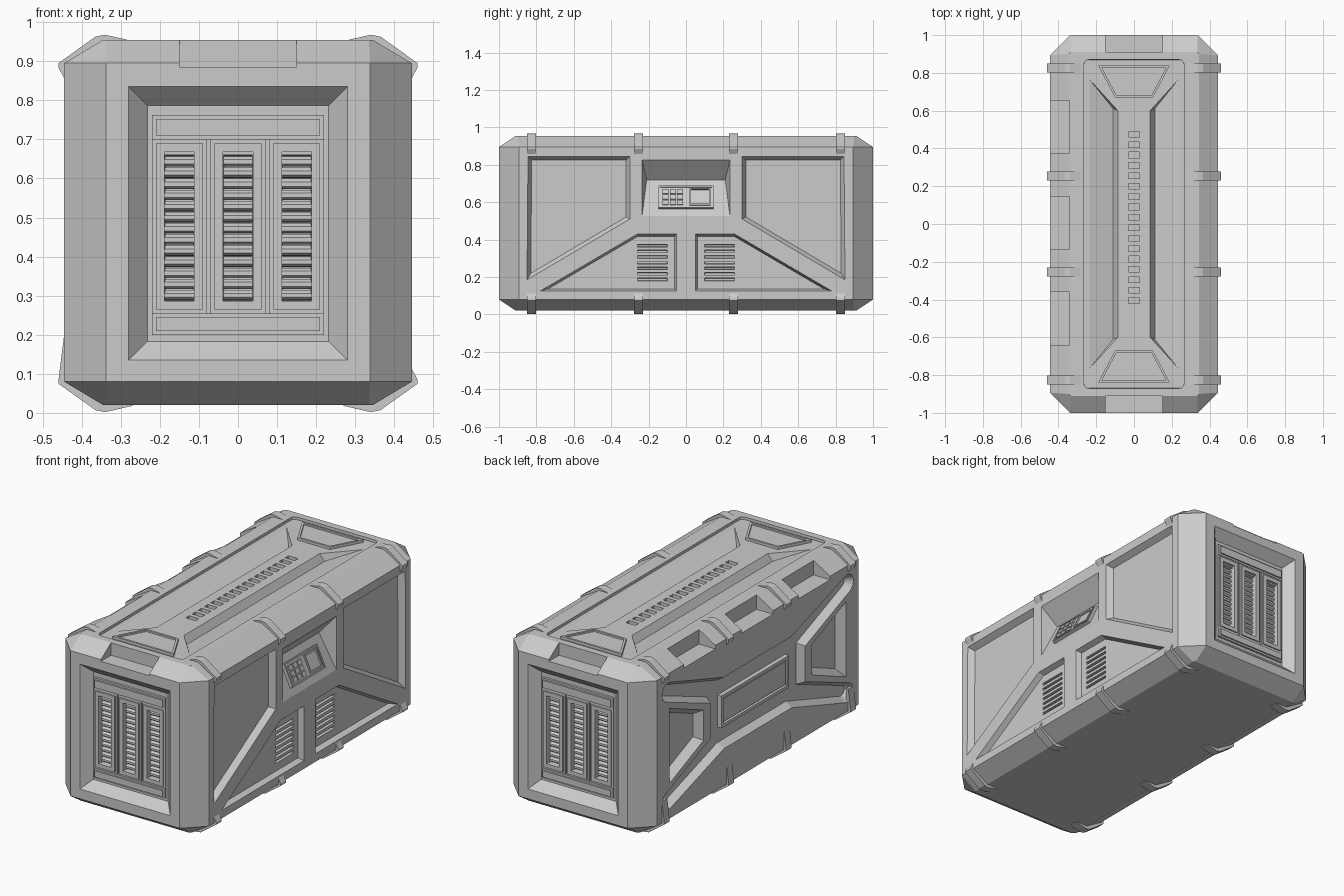
import bpy, bmesh, math
from mathutils import Vector as V

if "Cube" in bpy.data.objects:
    bpy.data.objects.remove(bpy.data.objects["Cube"])

grey = bpy.data.materials.new("plain_grey")
grey.diffuse_color = (0.6, 0.6, 0.6, 1)
grey.use_nodes = True
grey.node_tree.nodes["Principled BSDF"].inputs["Base Color"].default_value = grey.diffuse_color


def finish(name, bm):
    bmesh.ops.recalc_face_normals(bm, faces=bm.faces)
    me = bpy.data.meshes.new(name)
    bm.to_mesh(me)
    bm.free()
    me.materials.append(grey)
    ob = bpy.data.objects.new(name, me)
    bpy.context.collection.objects.link(ob)
    return ob


def loft(bm, loops, ring=False):
    """Skin equal-length loops; cap the ends, or close into a ring."""
    rows = [[bm.verts.new(p) for p in lp] for lp in loops]
    pairs = list(zip(rows, rows[1:]))
    if ring:
        pairs.append((rows[-1], rows[0]))
    else:
        bm.faces.new(rows[0])
        bm.faces.new(rows[-1])
    n = len(rows[0])
    for a, b in pairs:
        for i in range(n):
            j = (i + 1) % n
            bm.faces.new((a[i], a[j], b[j], b[i]))


def hull(bm, pts):
    vs = [bm.verts.new(p) for p in pts]
    r = bmesh.ops.convex_hull(bm, input=vs)
    junk = [v for v in r["geom_interior"] if isinstance(v, bmesh.types.BMVert)]
    bmesh.ops.delete(bm, geom=junk, context='VERTS')


def offset(pts, d):
    """Inset a 2D polygon by d with mitred corners."""
    n = len(pts)
    area = sum(pts[i - 1][0] * pts[i][1] - pts[i][0] * pts[i - 1][1] for i in range(n))
    s = 1 if area > 0 else -1
    out = []
    for i in range(n):
        p0, p, p1 = V(pts[i - 1]), V(pts[i]), V(pts[(i + 1) % n])
        e, f = (p - p0).normalized(), (p1 - p).normalized()
        a, b = V((-e.y, e.x)) * s, V((-f.y, f.x)) * s
        q = p + (a + b) * d / (1 + a.dot(b))
        out.append((q.x, q.y))
    return out


def lay(pts, w, place):
    return [place(u, v, w) for u, v in pts]


def pocket(bm, pts, depth, inset, place, base=0, out=0.02):
    loft(bm, [lay(pts, base + out, place), lay(pts, base, place),
              lay(offset(pts, inset), base - depth, place)])


def plate(bm, pts, w0, w1, place):
    loft(bm, [lay(pts, w0, place), lay(pts, w1, place)])


def frame(bm, pts, width, w0, w1, place):
    inner = offset(pts, width)
    loft(bm, [lay(pts, w0, place), lay(pts, w1, place),
              lay(inner, w1, place), lay(inner, w0, place)], ring=True)


def rect(u0, u1, v0, v1):
    return [(u0, v0), (u1, v0), (u1, v1), (u0, v1)]


def box(bm, x0, x1, y0, y1, z0, z1):
    loft(bm, [[V((x, y, z)) for x, y in rect(x0, x1, y0, y1)] for z in (z0, z1)])


def octagon(hx, hy, c, z):
    q = [(hx, hy - c), (hx - c, hy)]
    p = q + [(-x, y) for x, y in q[::-1]]
    p += [(-x, -y) for x, y in p]
    return [V((x, y, z)) for x, y in p]


# Placement on each face: u, v along the face, w outwards
def right(u, v, w): return V((0.445 + w, u, v))
def left(u, v, w): return V((-0.445 - w, u, v + 0.4875))
def top(u, v, w): return V((u, v, 0.955 + w))
def end(s): return lambda u, v, w: V((u, s * (1 + w), v))


ENDS = [end(-1), end(1)]

# Chamfered body block
bm = bmesh.new()
loft(bm, [octagon(0.345, 0.91, 0.01, 0.02), octagon(0.445, 1, 0.107, 0.08),
          octagon(0.445, 1, 0.107, 0.895), octagon(0.345, 0.91, 0.01, 0.955)])
body = finish("crate_body", bm)

# First cuts: large pockets
A = bmesh.new()
for E in ENDS:
    pocket(A, rect(-0.28, 0.28, 0.135, 0.835), 0.05, 0.048, E)
for s in (-1, 1):
    pocket(A, [(s * u, v) for u, v in [(0.845, 0.845), (0.3, 0.845), (0.3, 0.51), (0.85, 0.185)]],
           0.033, 0.02, right)
    pocket(A, [(s * u, v) for u, v in [(0.78, 0.125), (0.26, 0.43), (0.05, 0.43), (0.05, 0.125)]],
           0.03, 0.012, right)
    pocket(A, [(s * u, v) for u, v in [(0.48, 0.085), (0.78, 0.21), (0.78, -0.21), (0.48, -0.085)]],
           0.045, 0.03, left)
    # handle notches in the end rims
    box(A, -0.15, 0.15, min(s * 0.91, s * 1.1), max(s * 0.91, s * 1.1), 0.885, 1.0)
# latch notches in the left rim
for y in (-0.5, 0.005, 0.515):
    box(A, -0.5, -0.342, y - 0.14, y + 0.14, 0.875, 1.0)
# console bay
hull(A, [right(s * u, v, w) for s in (-1, 1) for u, v, w in
         [(0.235, 0.825, 0), (0.235, 0.825, 0.03), (0.235, 0.525, 0), (0.235, 0.525, 0.03),
          (0.21, 0.72, -0.09)]])
# cross-shaped channel on the left side, with rounded arm ends
quad = [(0.42, 0.1)]
for k in range(9):
    a = math.radians(-70 + 22.5 * k)
    quad.append((0.795 + 0.052 * math.cos(a), 0.305 + 0.052 * math.sin(a)))
quad.append((0.3, 0.2))
half = quad + [(-u, v) for u, v in quad[::-1]]
pocket(A, half + [(u, -v) for u, v in half[::-1]], 0.04, 0.024, left)
# rounded lid recess
lid = []
for cx, cy, a0 in [(0.24, 0.845, 0), (-0.24, 0.845, 90), (-0.24, -0.845, 180), (0.24, -0.845, 270)]:
    for k in range(4):
        a = math.radians(a0 + 30 * k)
        lid.append((cx + 0.025 * math.cos(a), cy + 0.025 * math.sin(a)))
pocket(A, lid, 0.015, 0.0005, top)

# Second cuts: lid valleys and vent openings
B = bmesh.new()
for s in (-1, 1):
    hull(B, [top(s * u, t * v, w) for t in (-1, 1) for u, v, w in
             [(0.235, 0.765, -0.015), (0.235, 0.765, 0.02), (0.085, 0.6, -0.015),
              (0.085, 0.6, 0.02), (0.11, 0.61, -0.055)]])
    for i in range(7):
        z = 0.18 + i * 0.03
        u0, u1 = sorted((s * 0.1, s * 0.26))
        pocket(B, rect(u0, u1, z, z + 0.014), 0.02, 0.002, right, base=-0.033)
for i in range(17):
    y = -0.42 + i * 0.055
    box(B, -0.03, 0.03, y, y + 0.03, 0.922, 0.97)
VENTS = (-0.15, 0, 0.15)
for E in ENDS:
    for c in VENTS:
        pocket(B, rect(c - 0.038, c + 0.038, 0.285, 0.66), 0.04, 0.002, E, base=-0.05)

for cut in (A, B):
    cutter = finish("cutter", cut)
    cutter.hide_render = True
    mod = body.modifiers.new("cut", 'BOOLEAN')
    mod.operation, mod.solver, mod.object = 'DIFFERENCE', 'EXACT', cutter
    bpy.context.view_layer.update()
    me = bpy.data.meshes.new_from_object(body.evaluated_get(bpy.context.evaluated_depsgraph_get()))
    body.modifiers.clear()
    body.data = me
    bpy.data.objects.remove(cutter)
body.data.materials.clear()
body.data.materials.append(grey)

# End grilles: bars, vent frames and slats
for nm, E in zip(("front", "back"), ENDS):
    bm = bmesh.new()
    for z0, z1 in ((0.2, 0.255), (0.7, 0.762)):
        plate(bm, rect(-0.22, 0.22, z0, z1), -0.055, -0.038, E)
        plate(bm, rect(-0.21, 0.21, z0 + 0.01, z1 - 0.01), -0.039, -0.03, E)
    for c in VENTS:
        frame(bm, rect(c - 0.07, c + 0.07, 0.255, 0.7), 0.01, -0.055, -0.042, E)
        frame(bm, rect(c - 0.06, c + 0.06, 0.265, 0.69), 0.022, -0.055, -0.035, E)
    finish(nm + "_grille", bm)
    bm = bmesh.new()
    for c in VENTS:
        for i in range(13):
            z = 0.288 + i * 0.0285
            hull(bm, [E(c + u, z + v, w) for u in (-0.038, 0.038) for v, w in
                      [(0, -0.092), (0.001, -0.068), (0.007, -0.06), (0.018, -0.06),
                       (0.0265, -0.072), (0.0265, -0.092)]])
    finish(nm + "_vent_slats", bm)

# Corner clamps, top and bottom
shape = [(0.27, 0.952), (0.34, 0.968), (0.365, 0.963), (0.46, 0.895), (0.46, 0.885), (0.444, 0.855),
         (0.42, 0.86), (0.42, 0.88), (0.33, 0.93), (0.27, 0.94)]
bm = bmesh.new()
for y in (-0.825, -0.255, 0.255, 0.825):
    for s in (-1, 1):
        for flip in (0, 1):
            loft(bm, [[V((s * x, y + d, 0.97 - z if flip else z)) for x, z in shape]
                      for d in (-0.024, 0.024)])
    # longer lower tongue on the left side
    hull(bm, [V((x, y + d, z)) for d in (-0.024, 0.024) for x, z in
              [(-0.43, 0.08), (-0.46, 0.08), (-0.445, 0.2), (-0.43, 0.2)]])
finish("corner_clamps", bm)

# Raised trapezoid plates on the lid ends
bm = bmesh.new()
for s in (-1, 1):
    trap = [(-0.19, s * 0.84), (0.19, s * 0.84), (0.1, s * 0.67), (-0.1, s * 0.67)]
    plate(bm, trap, -0.02, -0.009, top)
    frame(bm, trap, 0.012, -0.01, 0, top)
finish("lid_plates", bm)

# Central plate in the left channel
bm = bmesh.new()
centre = rect(-0.3, 0.3, -0.09, 0.09)
frame(bm, centre, 0.018, -0.045, -0.015, left)
plate(bm, offset(centre, 0.026), -0.045, -0.02, left)
finish("left_blank_plate", bm)

# Control console on the sloped bay floor
t, n = V((-0.09, 0, 0.195)).normalized(), V((0.195, 0, 0.09)).normalized()


def slope(u, v, w): return V((0.445, u, 0.525)) + t * v + n * w


bm = bmesh.new()
panel = rect(-0.148, 0.146, 0.042, 0.172)
plate(bm, panel, -0.01, 0.012, slope)
frame(bm, panel, 0.008, 0.01, 0.018, slope)
finish("console", bm)
bm = bmesh.new()
for i in range(3):
    for j in range(3):
        u, v = -0.125 + i * 0.039, 0.06 + j * 0.033
        plate(bm, rect(u, u + 0.032, v, v + 0.026), 0.01, 0.02, slope)
finish("keypad_buttons", bm)
bm = bmesh.new()
frame(bm, rect(0.02, 0.13, 0.057, 0.158), 0.008, 0.01, 0.02, slope)
finish("console_screen_frame", bm)
